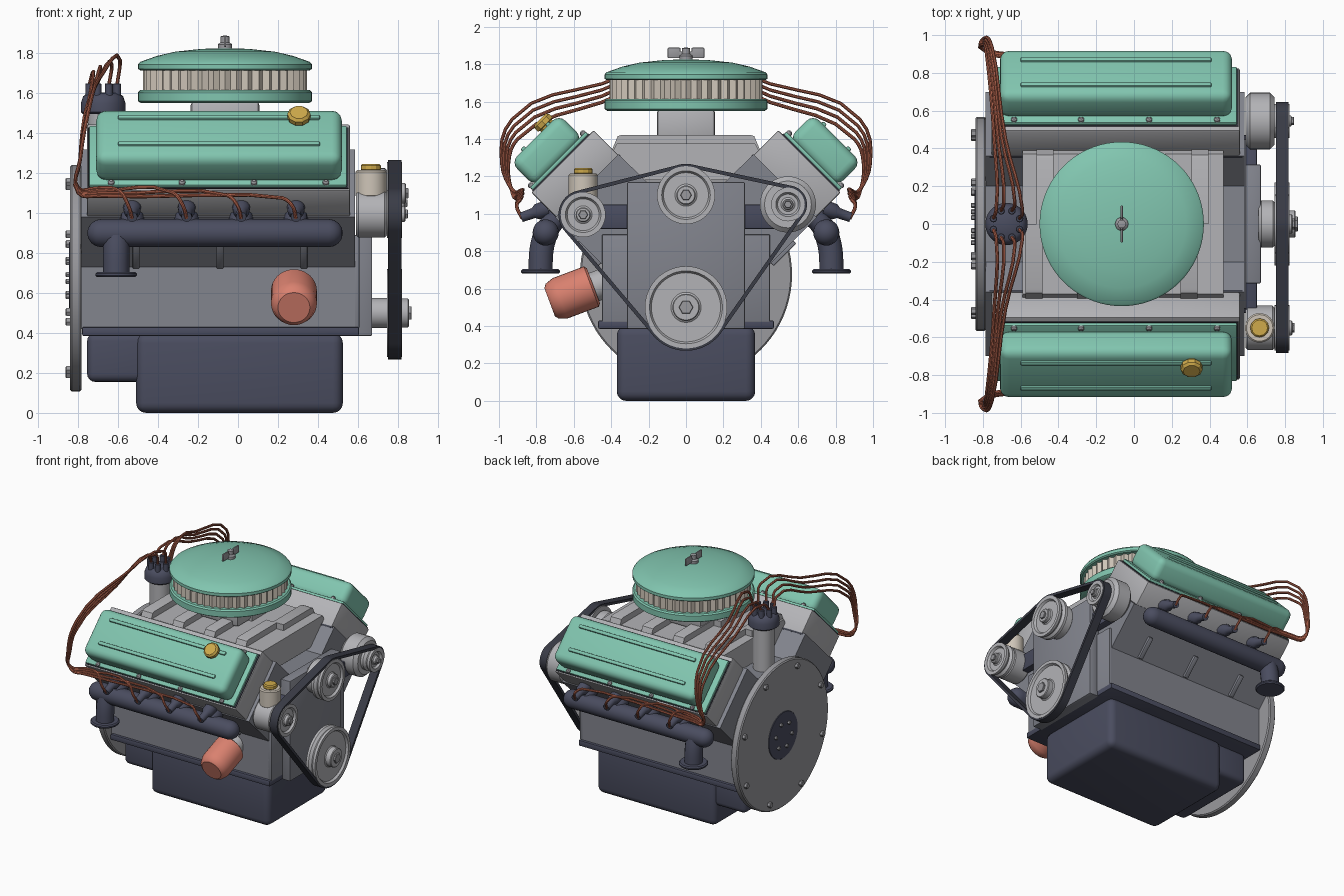
import bpy, bmesh
from math import sin, cos, pi, radians
from mathutils import Matrix, Vector

if "Cube" in bpy.data.objects:
    bpy.data.objects.remove(bpy.data.objects["Cube"])


def material(name, *c):
    m = bpy.data.materials.new(name)
    m.diffuse_color = (*c, 1)
    m.use_nodes = True
    m.node_tree.nodes["Principled BSDF"].inputs["Base Color"].default_value = m.diffuse_color
    return m


BLOCK = material("block grey", .225, .233, .27)
LIGHT = material("cast aluminium", .45, .45, .47)
NAVY = material("dark navy", .068, .073, .115)
TEAL = material("teal paint", .22, .56, .43)
SALMON = material("salmon", .70, .22, .16)
COPPER = material("copper wire", .43, .12, .07)
GOLD = material("gold", .62, .40, .07)
CREAM = material("cream", .62, .56, .48)
STEEL = material("steel", .32, .32, .34)
RUBBER = material("rubber", .042, .045, .062)

BANK = Matrix.Translation((0, -.66, 1.28)) @ Matrix.Rotation(radians(45), 4, 'X')
ID = Matrix()


def along(loc, d=(0, 0, 1)):
    return Matrix.Translation(loc) @ Vector(d).to_track_quat('Z', 'Y').to_matrix().to_4x4()


def finish(bm, name, mat, mirror=False, dx=0, smooth=True):
    bmesh.ops.recalc_face_normals(bm, faces=bm.faces[:])
    for k in range(2 if mirror else 1):
        if k:
            bm.transform(Matrix.Translation((dx, 0, 0)) @ Matrix.Diagonal((1, -1, 1, 1)))
            bmesh.ops.reverse_faces(bm, faces=bm.faces[:])
        me = bpy.data.meshes.new(name)
        bm.to_mesh(me)
        me.materials.append(mat)
        ob = bpy.data.objects.new(name, me)
        bpy.context.collection.objects.link(ob)
        if smooth:
            bpy.ops.object.select_all(action='DESELECT')
            ob.select_set(True)
            bpy.context.view_layer.objects.active = ob
            bpy.ops.object.shade_smooth_by_angle(angle=radians(35))
    bm.free()


def box(name, mat, x, y, z, bevel=.008, seg=2, M=ID, **kw):
    bm = bmesh.new()
    bmesh.ops.create_cube(bm, size=1)
    lo, hi = Vector((x[0], y[0], z[0])), Vector((x[1], y[1], z[1]))
    bm.transform(Matrix.Translation((lo + hi) / 2) @ Matrix.Diagonal((*(hi - lo), 1)))
    if bevel:
        bmesh.ops.bevel(bm, geom=bm.edges[:], offset=bevel, segments=seg, profile=.5, affect='EDGES')
    bm.transform(M)
    finish(bm, name, mat, **kw)


def lathe(name, mat, prof, M=ID, seg=40, wave=0, **kw):
    bm = bmesh.new()
    rings = [[bm.verts.new(((r - wave * (i % 2)) * cos(2 * pi * i / seg),
                            (r - wave * (i % 2)) * sin(2 * pi * i / seg), h))
              for i in range(seg)] for r, h in prof]
    for a, b in zip(rings, rings[1:]):
        for i in range(seg):
            j = (i + 1) % seg
            bm.faces.new((a[i], a[j], b[j], b[i]))
    bmesh.ops.remove_doubles(bm, verts=bm.verts[:], dist=1e-5)
    bm.transform(M)
    finish(bm, name, mat, **kw)


def cyl(name, mat, r, loc, d, length, b=.008, **kw):
    lathe(name, mat, [(0, 0), (r - b, 0), (r, b), (r, length - b), (r - b, length), (0, length)],
          along(loc, d), **kw)


def prism(name, mat, pts, x0, x1, **kw):
    # extrude a (y, z) outline along x
    bm = bmesh.new()
    a = [bm.verts.new((x0, *p)) for p in pts]
    b = [bm.verts.new((x1, *p)) for p in pts]
    bm.faces.new(a)
    bm.faces.new(b)
    for i in range(len(a)):
        j = (i + 1) % len(a)
        bm.faces.new((a[i], a[j], b[j], b[i]))
    finish(bm, name, mat, **kw)


def tube(name, mat, pts, r, mirror=False, dx=0, res=4, sides=2):
    cu = bpy.data.curves.new(name, 'CURVE')
    cu.dimensions, cu.bevel_depth, cu.bevel_resolution = '3D', r, sides
    cu.resolution_u, cu.use_fill_caps = res, True
    sp = cu.splines.new('BEZIER')
    sp.bezier_points.add(len(pts) - 1)
    for bp, p in zip(sp.bezier_points, pts):
        bp.co = p
        bp.handle_left_type = bp.handle_right_type = 'AUTO'
    ob = bpy.data.objects.new(name + "_path", cu)
    bpy.context.collection.objects.link(ob)
    me = bpy.data.meshes.new_from_object(ob.evaluated_get(bpy.context.evaluated_depsgraph_get()))
    bm = bmesh.new()
    bm.from_mesh(me)
    bpy.data.objects.remove(ob)
    bpy.data.meshes.remove(me)
    finish(bm, name, mat, mirror, dx)


X = (1, 0, 0)
PORTS = [-.53, -.257, .016, .29]

# oil pan and rail
box("oil_pan_deep", NAVY, (-.51, .525), (-.37, .37), (0, .4), .05, 4)
box("oil_pan_shallow", NAVY, (-.755, -.4), (-.345, .345), (.155, .4), .04, 4)
box("pan_rail", NAVY, (-.78, .605), (-.47, .47), (.385, .43))

# block, with both banks in one outline
half = [(.45, .42), (.45, .73), (.70, .98), (.36, 1.318), (.2, 1.16)]
prism("engine_block", BLOCK, half + [(-y, z) for y, z in reversed(half)], -.785, .585)
box("front_plate", BLOCK, (.57, .607), (-.45, .45), (.42, .89))
box("timing_cover", BLOCK, (.59, .672), (-.315, .315), (.385, 1.17))
box("accessory_bracket", NAVY, (.59, .65), (-.5, .5), (.92, 1.05))
for x in (-.51, -.09, .33):
    box("block_rib", BLOCK, (x - .018, x + .018), (-.26, -.23), (-.53, -.36), .005, M=BANK, mirror=True)

# cylinder heads and valve covers, in the tilted bank frame
box("head_gasket", RUBBER, (-.765, .575), (-.24, .24), (-.2, -.188), 0, M=BANK, mirror=True)
box("cylinder_head", LIGHT, (-.755, .56), (-.235, .235), (-.19, 0), M=BANK, mirror=True)
box("cover_gasket", RUBBER, (-.75, .553), (-.225, .205), (-.002, .006), 0, M=BANK, mirror=True)
box("valve_cover_lip", TEAL, (-.745, .545), (-.222, .2), (.004, .026), M=BANK, mirror=True)
box("valve_cover", TEAL, (-.71, .52), (-.2, .165), (.01, .192), .05, 4, M=BANK, mirror=True)
for u in (-.1, .086):
    box("cover_rib", TEAL, (-.6, .41), (u - .014, u + .014), (.18, .205), M=BANK, mirror=True)
for x in (-.635, -.28, .08, .44):
    for u in (-.21, .183):
        lathe("cover_bolt", STEEL, [(0, 0), (.016, 0), (.016, .012), (.008, .02), (0, .02)],
              BANK @ Matrix.Translation((x, u, .024)), 12, mirror=True)
lathe("oil_filler_cap", GOLD, [(0, 0), (.045, 0), (.045, .015), (.058, .02), (.058, .045), (.045, .058), (0, .058)],
      BANK @ Matrix.Translation((.305, .074, .186)), 10, smooth=False)

# intake manifold with runners, carburettor
half = [(.34, 1.18), (.42, 1.28), (.37, 1.375)]
prism("intake_manifold", LIGHT, half + [(-y, z) for y, z in reversed(half)], -.59, .475)
for p in PORTS:
    c = [(0, 1.25), (-.43, 1.26), (-.405, 1.32), (-.365, 1.415), (-.345, 1.422), (0, 1.422)]
    prism("intake_runner", LIGHT, c, p - .045, p + .045, mirror=True, dx=.06)
box("carburettor", LIGHT, (-.237, .107), (-.155, .155), (1.38, 1.56), .02)

# air cleaner
C = Matrix.Translation((-.065, 0, 0))
lathe("air_cleaner_base", TEAL, [(0, 1.55), (.42, 1.55), (.435, 1.56), (.435, 1.605), (.425, 1.615), (0, 1.615)], C, 72)
lathe("air_filter", CREAM, [(.41, 1.61), (.41, 1.725)], C, 88, wave=.02, smooth=False)
lathe("air_cleaner_lid", TEAL, [(0, 1.715), (.425, 1.715), (.435, 1.722), (.435, 1.745), (.425, 1.757),
                               (.34, 1.787), (.25, 1.808), (.12, 1.822), (0, 1.826)], C, 72)
lathe("wing_nut_hub", STEEL, [(.035, 1.815), (.035, 1.845), (.022, 1.855), (.022, 1.885), (0, 1.89)], C, 20)
box("wing_nut_wing", STEEL, (-.071, -.059), (-.098, -.03), (1.832, 1.888), .004, mirror=True)
box("wing_nut_bar", STEEL, (-.071, -.059), (-.05, .05), (1.845, 1.868), .003)

# distributor
D = Matrix.Translation((-.675, 0, 0))
lathe("distributor_body", LIGHT, [(.075, 1.1), (.075, 1.5), (0, 1.5)], D)
lathe("distributor_cap", NAVY, [(0, 1.495), (.1, 1.495), (.112, 1.505), (.112, 1.55), (.1, 1.585), (.08, 1.6), (0, 1.605)], D)

# exhaust manifolds
R = .07
prof = [(R * sin(t), -.755 + R - R * cos(t)) for t in (0, .4, .8, 1.2, pi / 2)]
lathe("exhaust_log", NAVY, prof + [(r, -.23 - h) for r, h in reversed(prof)], along((0, -.75, .9), X), 28, mirror=True)
tube("exhaust_downpipe", NAVY, [(-.61, -.75, .9), (-.61, -.772, .81), (-.61, -.778, .69)], .066, True, sides=5)
cyl("exhaust_flange", NAVY, .104, (-.61, -.778, .68), (0, 0, 1), .025, mirror=True)
for p in PORTS:
    tube("exhaust_port", NAVY, [(p, -.66, 1.0), (p, -.71, .96), (p, -.75, .9)], .06, True, .06, sides=4)
    lathe("plug_boot", NAVY, [(0, 0), (.045, 0), (.042, .06), (.028, .08), (.026, .15), (0, .15)],
          along((p, -.74, 1.03), (0, -.92, -.32)), 16, mirror=True, dx=.06)

# ignition wires and cap towers
for s in (-1, 1):
    for i, p in enumerate(PORTS):
        x, a = p + (.06 if s > 0 else 0), s * radians(22.5 + 45 * i)
        tx, ty = -.675 + .075 * cos(a), .075 * sin(a)
        cyl("cap_tower", NAVY, .02, (tx, ty, 1.58), (0, 0, 1), .07, .004, seg=12)
        zz = 1.115 - .013 * i
        tube("ignition_wire", COPPER, [
            (tx, ty, 1.64), (tx + .015, ty + s * .05, 1.765 - .022 * i),
            (-.68 - .02 * i, s * .45, 1.695 - .033 * i), (-.75 - .01 * i, s * (.93 - .01 * i), 1.505 - .035 * i),
            (-.79, s * (.985 - .012 * i), 1.27), (-.80, s * .925, 1.125 - .008 * i),
            (-.70, s * (.885 + .006 * i), zz + .01), (x - .07, s * .885, zz),
            (x - .02, s * .905, 1.04), (x, s * .875, .975)], .0095)

# oil filter on the front side of the block
d = Vector((0, -.935, -.35))
cyl("filter_adapter", LIGHT, .08, (.28, -.42, .635), d, .1)
lathe("oil_filter", SALMON, [(0, 0), (.1, 0), (.115, .012), (.115, .19), (.1, .235), (.08, .25), (0, .25)],
      along((.28, -.495, .615), d), 32)

# flywheel disc at the rear
cyl("flywheel_disc", STEEL, .567, (-.84, 0, .675), X, .056, seg=80)
cyl("flywheel_hub", NAVY, .18, (-.845, 0, .675), X, .02, .002)
for n, r, off in ((8, .51, 19.5), (6, .1, 10)):
    for i in range(n):
        a = radians(off + 360 * i / n)
        cyl("flywheel_bolt", STEEL, .022 if n == 8 else .014, (-.863, r * cos(a), .675 + r * sin(a)), X, .03, .004, seg=6, smooth=False)

# front accessories and pulleys
cyl("crank_snout", LIGHT, .075, (.66, 0, .5), X, .1)
cyl("water_pump", LIGHT, .125, (.66, 0, 1.1), X, .09, .015)
cyl("steering_pump", LIGHT, .118, (.59, -.55, .995), X, .155, .012)
cyl("alternator", LIGHT, .15, (.59, .545, 1.05), X, .155, .025)
cyl("fluid_reservoir", CREAM, .078, (.665, -.55, 1.08), (0, 0, 1), .135)
cyl("reservoir_cap", GOLD, .05, (.665, -.55, 1.21), (0, 0, 1), .036, seg=12, smooth=False)
PULLEYS = [("crank", 0, .5, .22, .855), ("water_pump", 0, 1.1, .155, .84),
           ("steering", -.55, .995, .12, .838), ("alternator", .545, 1.05, .09, .835)]
for n, y, z, r, h in PULLEYS:
    k = r * .33
    lathe(n + "_pulley", LIGHT, [(0, .745), (r, .745), (r, .765), (r - .015, .783), (r, .802), (r, .822), (r - .025, .822),
                                 (r - .035, .806), (k + .008, .806), (k, .812), (k, h - .005), (k - .005, h), (0, h)],
          along((0, y, z), X), 48)
    cyl(n + "_pulley_bolt", STEEL, r * .13 + .01, (h - .005, y, z), X, .018, .003, seg=6, smooth=False)

# belt: hull around the pulleys
bm = bmesh.new()
loops = []
for i in range(120):
    a = 2 * pi * i / 120
    n, y, z, r, h = max(PULLEYS, key=lambda q: q[1] * cos(a) + q[2] * sin(a) + q[3])
    loops.append([bm.verts.new((x, y + (r + e) * cos(a), z + (r + e) * sin(a)))
                  for x, e in ((.752, -.008), (.752, .012), (.818, .012), (.818, -.008))])
for i in range(120):
    a, b = loops[i - 1], loops[i]
    for k in range(4):
        bm.faces.new((a[k - 1], a[k], b[k], b[k - 1]))
finish(bm, "drive_belt", RUBBER)
